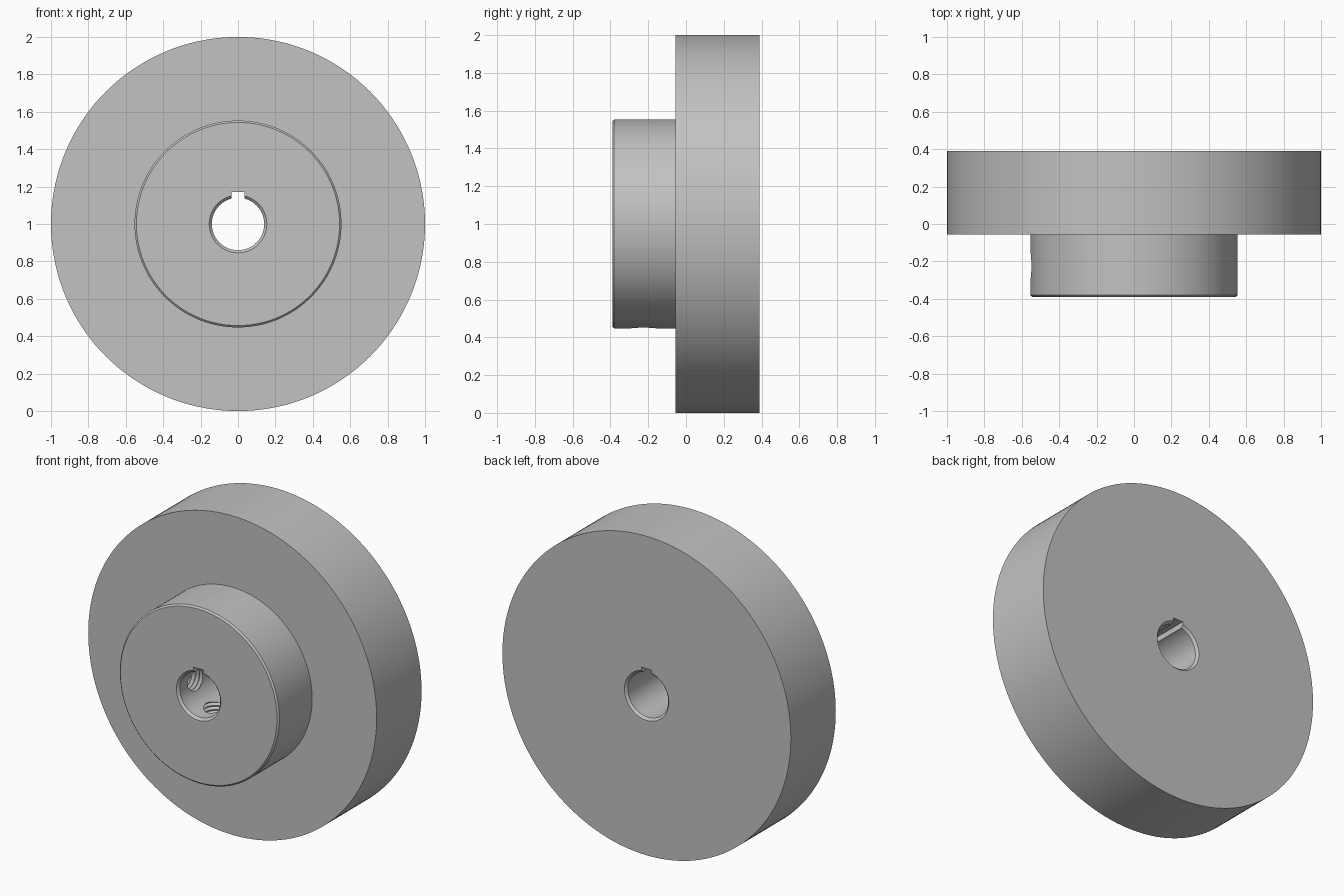
import bpy
import bmesh
from math import pi, radians
from mathutils import Matrix, Vector

cube = bpy.data.objects.get("Cube")
if cube:
    bpy.data.objects.remove(cube, do_unlink=True)

grey = bpy.data.materials.new("machined grey")
grey.use_nodes = True
colour = (0.54, 0.54, 0.54, 1)
grey.diffuse_color = colour
grey.node_tree.nodes["Principled BSDF"].inputs["Base Color"].default_value = colour

CENTRE = Vector((0, 0, 1))


def lathe(name, profile, steps, matrix):
    """Revolve a closed (radius, height) outline about local z."""
    bm = bmesh.new()
    verts = [bm.verts.new((r, 0, h)) for r, h in profile]
    edges = [bm.edges.new((v, verts[(i + 1) % len(verts)])) for i, v in enumerate(verts)]
    bmesh.ops.spin(bm, geom=verts + edges, cent=(0, 0, 0), axis=(0, 0, 1),
                   angle=2 * pi, steps=steps, use_merge=True)
    bmesh.ops.remove_doubles(bm, verts=bm.verts, dist=1e-5)
    bmesh.ops.recalc_face_normals(bm, faces=bm.faces)
    bm.transform(matrix)
    return add_object(name, bm)


def add_object(name, bm):
    mesh = bpy.data.meshes.new(name)
    bm.to_mesh(mesh)
    bm.free()
    mesh.materials.append(grey)
    obj = bpy.data.objects.new(name, mesh)
    bpy.context.collection.objects.link(obj)
    return obj


def cut(body, cutter):
    mod = body.modifiers.new("cut", "BOOLEAN")
    mod.operation = "DIFFERENCE"
    mod.solver = "EXACT"
    mod.object = cutter
    bpy.context.view_layer.objects.active = body
    bpy.ops.object.modifier_apply(modifier=mod.name)
    bpy.data.objects.remove(cutter, do_unlink=True)


# Disc and hub with chamfered hub rim and bore; local z runs to the back
front, step, back = -0.39, -0.055, 0.39
bore, rim, hub, ch = 0.14, 1.0, 0.553, 0.014
outline = [
    (bore + ch, front), (hub - 0.01, front), (hub, front + 0.01), (hub, step),
    (rim, step), (rim, back), (bore + ch, back), (bore, back - ch), (bore, front + ch),
]
to_back = Matrix.Translation(CENTRE) @ Matrix.Rotation(-pi / 2, 4, "X")
body = lathe("flanged_hub", outline, 144, to_back)

# Keyway along the top of the bore
bm = bmesh.new()
bmesh.ops.create_cube(bm, size=1)
bm.transform(Matrix.Translation((0, 0, 1.12)) @ Matrix.Diagonal((0.07, 1, 0.10, 1)))
cut(body, add_object("keyway_cutter", bm))

# Threaded set screw holes through the hub, at the right side and underneath
pitch, minor, major, start = 0.026, 0.062, 0.075, 0.10
thread = [(0, start)]
for i in range(20):
    h = start + i * pitch
    thread += [(minor, h), (major, h + pitch / 2)]
thread += [(minor, start + 20 * pitch), (0, start + 20 * pitch)]
for name, turn in (("side", Matrix.Rotation(-pi / 2, 4, "Y")),
                   ("bottom", Matrix.Rotation(pi, 4, "X"))):
    place = Matrix.Translation(CENTRE + Vector((0, -0.225, 0))) @ turn
    cut(body, lathe(name + "_screw_cutter", thread, 32, place))

bpy.ops.object.select_all(action="DESELECT")
body.select_set(True)
bpy.context.view_layer.objects.active = body
bpy.ops.object.shade_smooth_by_angle(angle=radians(25))
